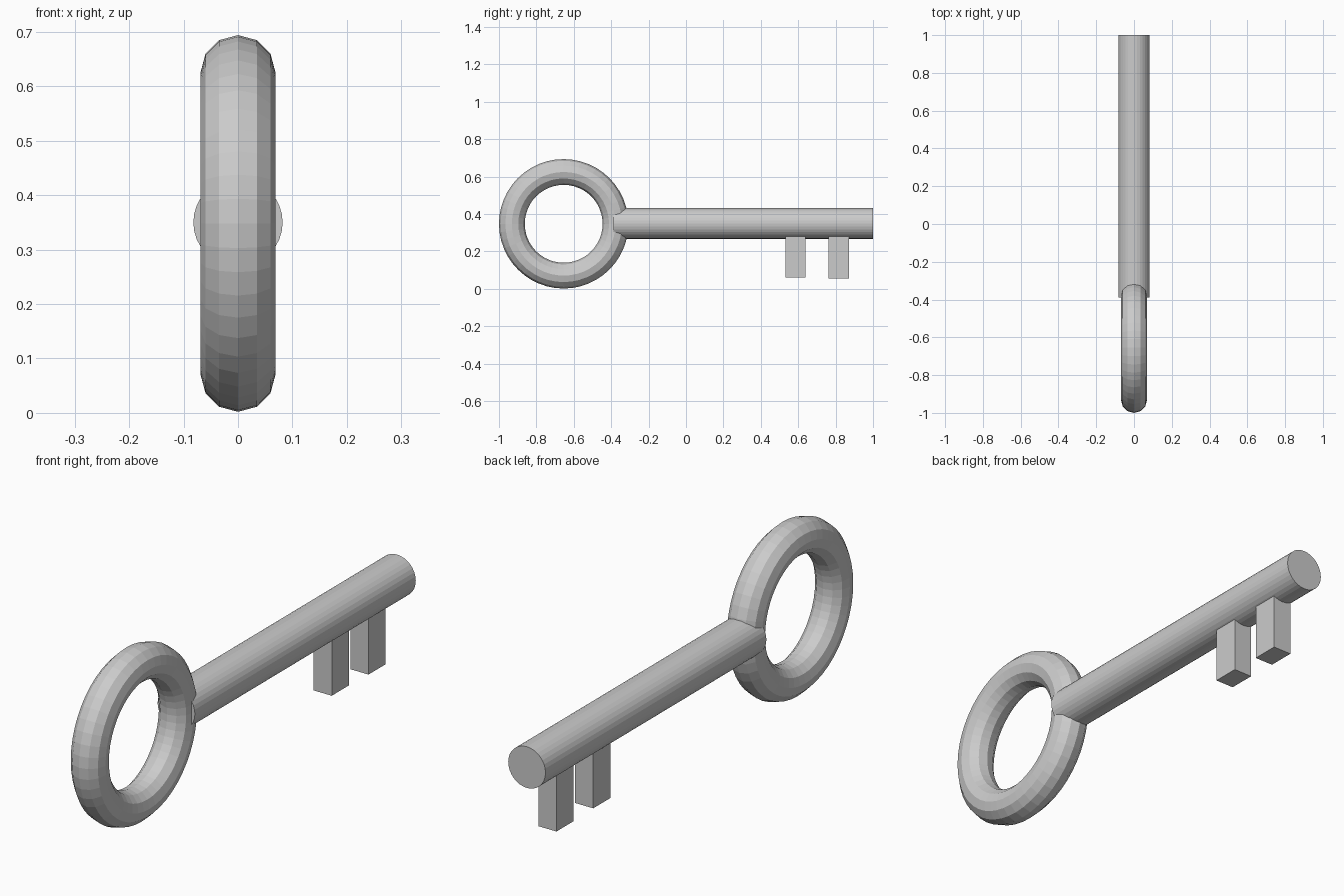
import bpy
from math import pi

if "Cube" in bpy.data.objects:
    bpy.data.objects.remove(bpy.data.objects["Cube"])

CENTRE_Z = 0.348

# Ring-shaped handle, standing in the YZ plane
bpy.ops.mesh.primitive_torus_add(
    major_radius=0.277, minor_radius=0.069, major_segments=48, minor_segments=12,
    location=(0, -0.654, CENTRE_Z), rotation=(0, pi / 2, 0))
bpy.context.object.name = "ring_handle"

# Round shaft running back from the ring
START, END = -0.388, 1.0
bpy.ops.mesh.primitive_cylinder_add(
    vertices=32, radius=0.082, depth=END - START,
    location=(0, (START + END) / 2, 0.35), rotation=(pi / 2, 0, 0))
bpy.context.object.name = "shaft"


def tooth(name, y, bottom, top=0.30):
    """Square peg hanging below the shaft, sunk into it at the top."""
    bpy.ops.mesh.primitive_cube_add(size=1, location=(0, y, (bottom + top) / 2))
    ob = bpy.context.object
    ob.name = name
    ob.scale = (0.08, 0.108, top - bottom)
    bpy.ops.object.transform_apply(location=False, rotation=False, scale=True)


# Two teeth near the tip
tooth("inner_tooth", 0.586, 0.06)
tooth("outer_tooth", 0.817, 0.056)
